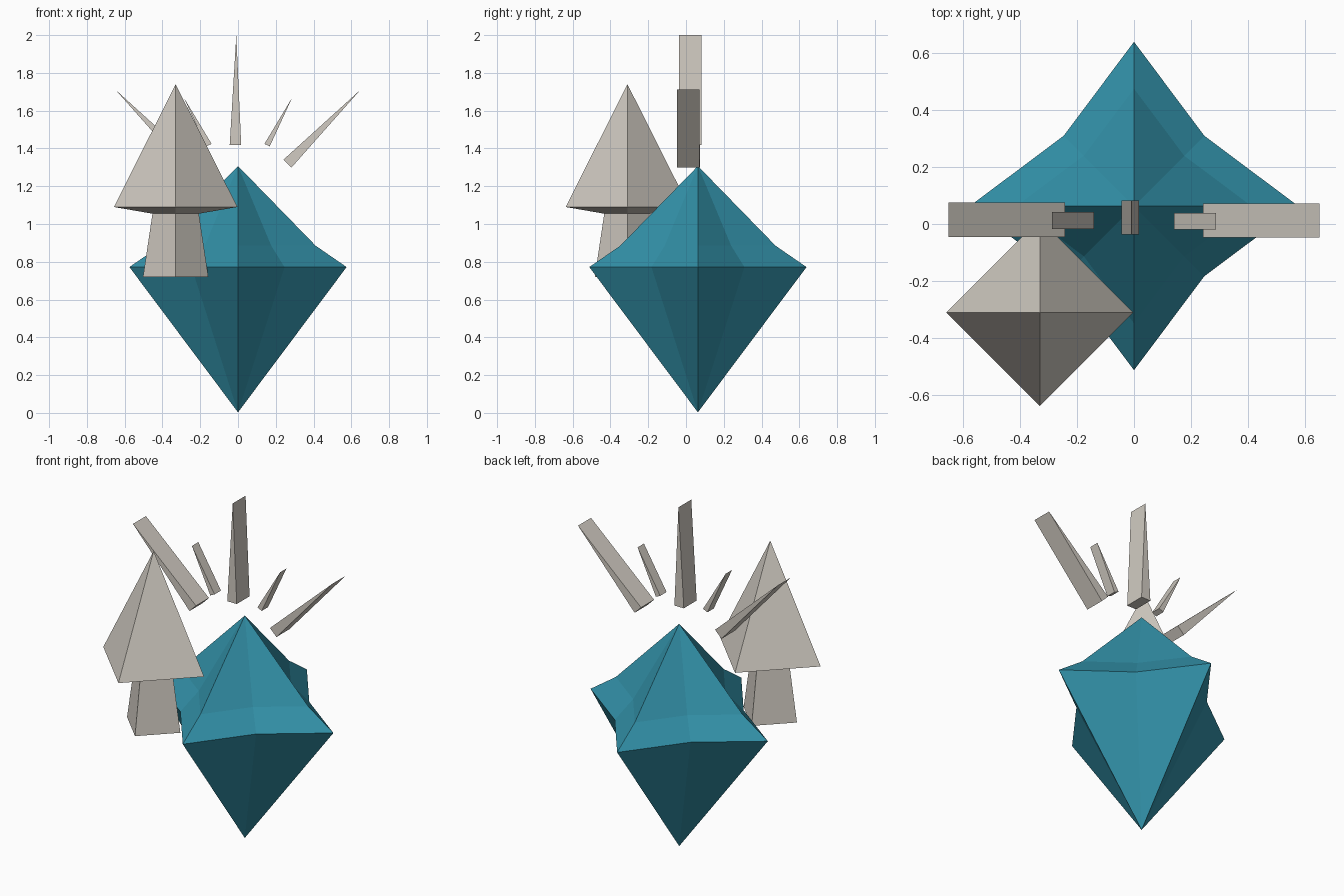
import bpy, math

if "Cube" in bpy.data.objects:
    bpy.data.objects.remove(bpy.data.objects["Cube"])


def material(name, rgb):
    m = bpy.data.materials.new(name)
    m.diffuse_color = (*rgb, 1)
    m.use_nodes = True
    m.node_tree.nodes["Principled BSDF"].inputs["Base Color"].default_value = m.diffuse_color
    return m


teal = material("teal crystal", (0.032, 0.28, 0.39))
stone = material("pale stone", (0.64, 0.60, 0.54))


def add_mesh(name, verts, faces, mat):
    me = bpy.data.meshes.new(name)
    me.from_pydata(verts, [], faces)
    me.materials.append(mat)
    ob = bpy.data.objects.new(name, me)
    bpy.context.collection.objects.link(ob)
    return ob


def lathe(name, centre, levels, radii, mat):
    """Stack of rings; radii lists the outline round one turn, levels are
    (scale, z); a scale of 0 makes a point."""
    n = len(radii)
    verts, faces, rings = [], [], []
    for scale, z in levels:
        start = len(verts)
        count = 1 if scale == 0 else n
        for i in range(count):
            a = 2 * math.pi * i / n
            r = radii[i] * scale
            verts.append((centre[0] + r * math.cos(a), centre[1] + r * math.sin(a), z))
        rings.append([start + i % count for i in range(n)])
    for lo, hi in zip(rings, rings[1:]):
        for i in range(n):
            j = (i + 1) % n
            faces.append(list(dict.fromkeys((lo[i], lo[j], hi[j], hi[i]))))
    if levels[0][0]:
        faces.append(rings[0][::-1])
    if levels[-1][0]:
        faces.append(rings[-1])
    return add_mesh(name, verts, faces, mat)


# Four-pointed star crystal body
lathe("crystal_body", (0, 0.063),
      [(0, 0.003), (1, 0.772), (0.715, 0.885), (0, 1.307)],
      [0.575, 0.348] * 4, teal)

# Spire: flared stem and pyramid cap with shallow underside
spire = (-0.33, -0.31)
lathe("spire_stem", spire, [(0.173, 0.72), (0.122, 1.06)], [1] * 4, stone)
lathe("spire_cap", spire, [(0.125, 1.055), (0.327, 1.09), (0, 1.74)], [1] * 4, stone)


# Fan of wedge rays: triangle in x-z, extruded along y
def ray(name, pts, y0, y1):
    verts = [(x, y, z) for y in (y0, y1) for x, z in pts]
    add_mesh(name, verts,
             [(0, 1, 2), (5, 4, 3), (0, 3, 4, 1), (1, 4, 5, 2), (2, 5, 3, 0)], stone)


ray("centre_ray", [(-0.044, 1.417), (0.017, 1.417), (-0.009, 2.0)], -0.036, 0.083)
for side, s, dy in (("right", 1, 0), ("left", -1, 0.003)):
    big = [(0.241, 1.341), (0.283, 1.299), (0.65, 1.712)]
    small = [(0.14, 1.424), (0.168, 1.411), (0.287, 1.669)]
    for name, tri, y0, y1 in (("outer", big, -0.048, 0.072), ("inner", small, -0.02, 0.039)):
        pts = [(s * x, z) for x, z in tri][::s]
        ray(f"{side}_{name}_ray", pts, y0 + dy, y1 + dy)
